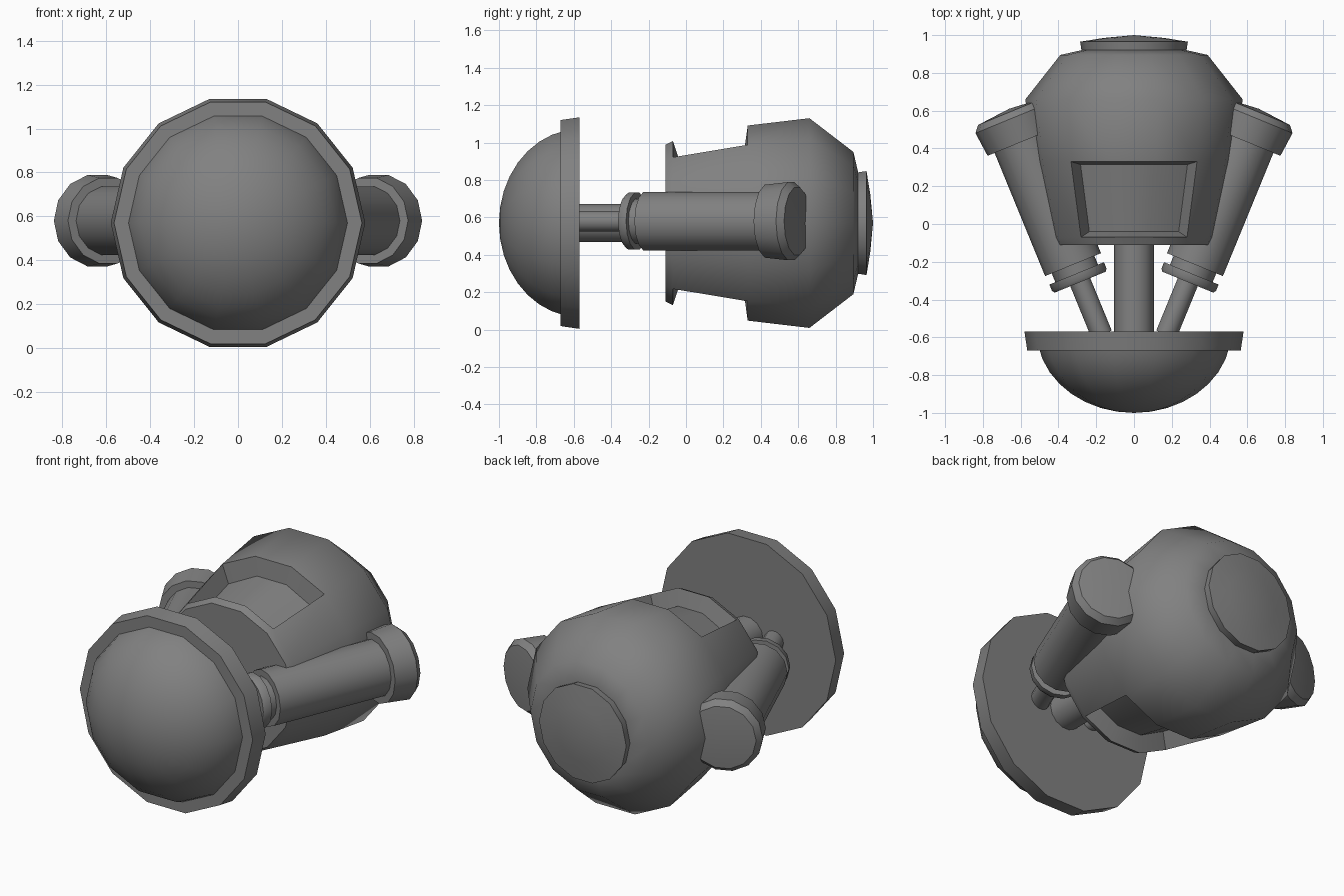
import bpy, bmesh, math
from mathutils import Matrix

cube = bpy.data.objects.get("Cube")
if cube:
    bpy.data.objects.remove(cube, do_unlink=True)

SIDES = 14
AXIS_Z = 0.57

grey = bpy.data.materials.new("mid_grey")
grey.use_nodes = True
COLOUR = (0.22, 0.22, 0.22, 1)
grey.diffuse_color = COLOUR
grey.node_tree.nodes["Principled BSDF"].inputs["Base Color"].default_value = COLOUR


def lathe(profile, sides=SIDES):
    """Revolve (distance along y, radius) points about the y axis."""
    bm = bmesh.new()
    rings = []
    for y, r in profile:
        if r == 0:
            rings.append([bm.verts.new((0, y, 0))] * sides)
        else:
            angles = [math.tau * i / sides for i in range(sides)]
            rings.append([bm.verts.new((r * math.cos(a), y, r * math.sin(a))) for a in angles])
    for a, b in zip(rings, rings[1:]):
        for i in range(sides):
            j = (i + 1) % sides
            bm.faces.new(dict.fromkeys((a[i], a[j], b[j], b[i])))
    for ring in (rings[0], rings[-1]):
        if ring[0] is not ring[1]:
            bm.faces.new(ring)
    bmesh.ops.recalc_face_normals(bm, faces=bm.faces)
    return bm


def finish(bm, name, matrix, sharp=40):
    mesh = bpy.data.meshes.new(name)
    bm.to_mesh(mesh)
    bm.free()
    mesh.materials.append(grey)
    obj = bpy.data.objects.new(name, mesh)
    obj.matrix_world = matrix
    bpy.context.collection.objects.link(obj)
    bpy.ops.object.select_all(action='DESELECT')
    obj.select_set(True)
    bpy.context.view_layer.objects.active = obj
    bpy.ops.object.shade_smooth_by_angle(angle=math.radians(sharp))
    return obj


main = Matrix.Translation((0, 0, AXIS_Z))

# Front dome and the flared plate behind it
steps = 9
dome = [(-0.57 - 0.43 * math.cos(t), 0.515 * math.sin(t))
        for t in (math.pi / 2 * i / steps for i in range(steps))]
dome[0] = (-1.0, 0)
finish(lathe(dome + [(-0.6, 0.515)]), "front_dome", main)
finish(lathe([(-0.67, 0.565), (-0.57, 0.58)]), "front_plate", main)

# Central shaft
finish(lathe([(-0.6, 0.105), (-0.05, 0.105)]), "central_shaft", main)

# Barrel body with a sunken panel above and below
body = lathe([(-0.11, 0.43), (-0.07, 0.45), (0.33, 0.535),
              (0.66, 0.575), (0.895, 0.39), (0.92, 0.28)])
panels = []
for f in body.faces:
    c = f.calc_center_median()
    if 0 < c.y < 0.3 and abs(c.x) < 0.8 * abs(c.z):
        panels.append(f)
bmesh.ops.inset_region(body, faces=panels, thickness=0.005, use_even_offset=True)
for v in {v for f in panels for v in f.verts}:
    back = v.co.y > 0.1
    angle = 13 if abs(v.co.x) < 0.2 else 41.5
    radius = 0.427 if back else 0.357
    a = math.radians(angle)
    v.co = (math.copysign(radius * math.sin(a), v.co.x),
            0.315 if back else -0.04,
            math.copysign(radius * math.cos(a), v.co.z))
finish(body, "barrel_body", main, 55)

# Rear cap
finish(lathe([(0.9, 0.275), (0.965, 0.285), (0.985, 0.16), (1.0, 0)]), "rear_cap", main)

# Slanted side arms, mirrored left and right
ARM_PARTS = {
    "piston": [(-0.33, 0.057), (0, 0.057)],
    "collar": [(-0.03, 0.147), (-0.015, 0.156), (0.02, 0.156)],
    "neck": [(0.01, 0.122), (0.08, 0.122)],
    "cylinder": [(0.07, 0.16), (0.8, 0.16)],
    "end_cap": [(0.775, 0.2), (0.91, 0.214), (0.945, 0.185), (0.962, 0)],
}
for side, s in (("left", 1), ("right", -1)):
    place = (Matrix.Translation((0.296 * s, -0.28, 0.58))
             @ Matrix.Rotation(math.radians(-22.3) * s, 4, 'Z'))
    for part, profile in ARM_PARTS.items():
        finish(lathe(profile), f"{side}_arm_{part}", place)
